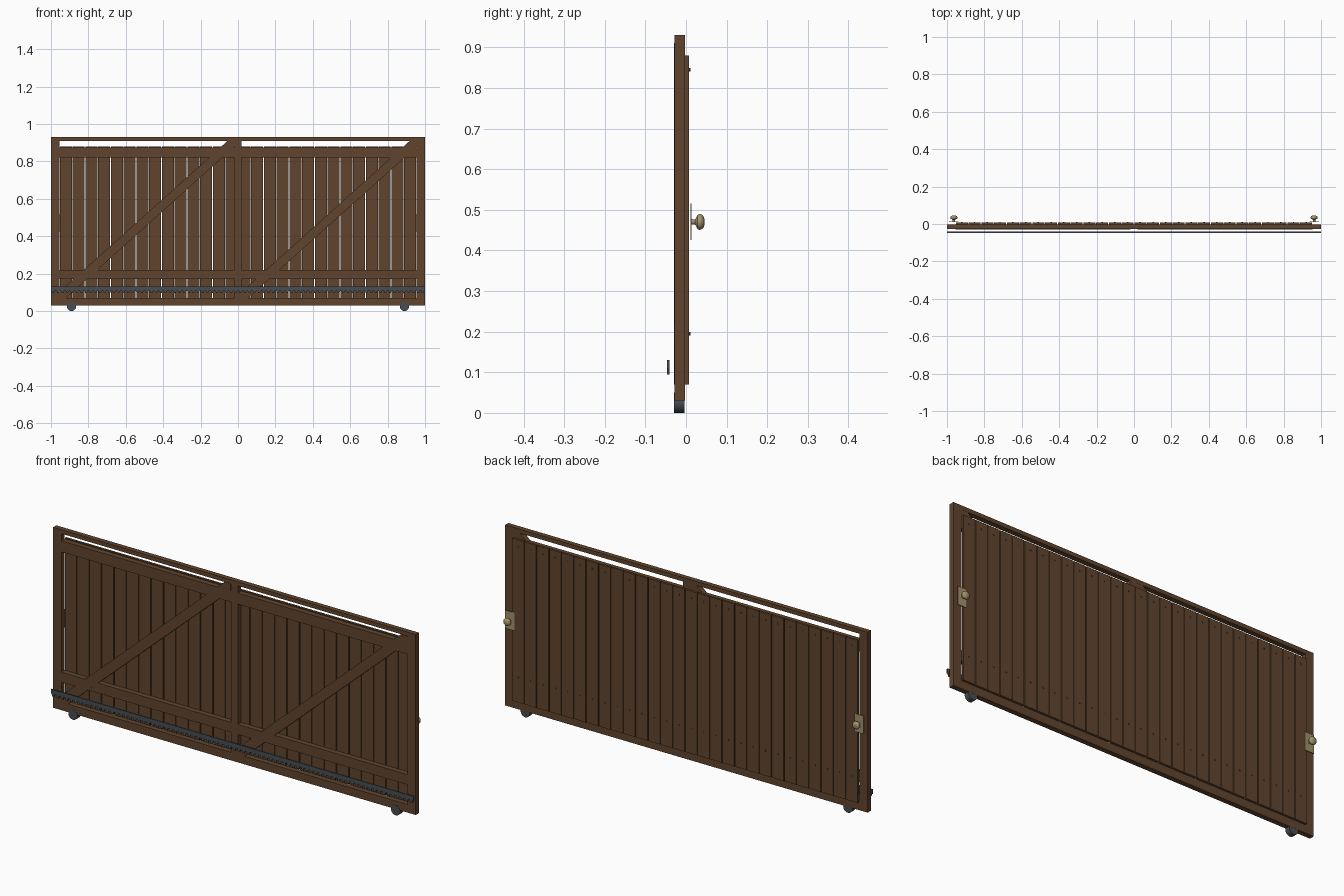
import bpy, bmesh, math
from mathutils import Matrix, Vector

if "Cube" in bpy.data.objects:
    bpy.data.objects.remove(bpy.data.objects["Cube"])


def material(name, rgb):
    m = bpy.data.materials.new(name)
    m.diffuse_color = (*rgb, 1)
    m.use_nodes = True
    m.node_tree.nodes["Principled BSDF"].inputs["Base Color"].default_value = m.diffuse_color
    return m


WOOD = material("brown wood", (0.118, 0.060, 0.027))
STEEL = material("dark steel", (0.065, 0.075, 0.085))
BRASS = material("aged brass", (0.36, 0.29, 0.15))


def finish(name, bm, mat, smooth=False):
    bmesh.ops.recalc_face_normals(bm, faces=bm.faces)
    me = bpy.data.meshes.new(name)
    bm.to_mesh(me)
    bm.free()
    me.materials.append(mat)
    ob = bpy.data.objects.new(name, me)
    bpy.context.collection.objects.link(ob)
    if smooth:
        bpy.ops.object.select_all(action='DESELECT')
        bpy.context.view_layer.objects.active = ob
        ob.select_set(True)
        bpy.ops.object.shade_smooth_by_angle(angle=math.radians(40))
    return ob


def add_box(bm, x0, x1, y0, y1, z0, z1):
    mat = Matrix.Translation(((x0 + x1) / 2, (y0 + y1) / 2, (z0 + z1) / 2))
    mat = mat @ Matrix.Diagonal((x1 - x0, y1 - y0, z1 - z0, 1))
    bmesh.ops.create_cube(bm, size=1, matrix=mat)


def box(name, *dims, mat=WOOD):
    bm = bmesh.new()
    add_box(bm, *dims)
    return finish(name, bm, mat)


def add_prism(bm, outline, y0, y1):
    """Extrude an x-z outline along y."""
    face = bm.faces.new([bm.verts.new((x, y0, z)) for x, z in outline])
    new = bmesh.ops.extrude_face_region(bm, geom=[face])["geom"]
    moved = [v for v in new if isinstance(v, bmesh.types.BMVert)]
    bmesh.ops.translate(bm, verts=moved, vec=(0, y1 - y0, 0))


def lathe_y(bm, profile, x, z, steps=24):
    """Spin (radius, y) points around an axis parallel to y."""
    verts = [bm.verts.new((x + r, y, z)) for r, y in profile]
    edges = [bm.edges.new(pair) for pair in zip(verts, verts[1:])]
    bmesh.ops.spin(bm, geom=verts + edges, cent=(x, 0, z), axis=(0, 1, 0),
                   angle=2 * math.pi, steps=steps, use_duplicate=False)
    bmesh.ops.remove_doubles(bm, verts=bm.verts, dist=0.00005)


# Outer frame
FRONT, BACK = -0.028, -0.003
INNER = 0.955
POST = 0.019
box("top_rail", -INNER, INNER, FRONT, BACK, 0.91, 0.93)
box("bottom_rail", -INNER, INNER, FRONT, BACK, 0.03, 0.07)
for s, side in ((-1, "left"), (1, "right")):
    a, b = sorted((s * INNER, s))
    box(side + "_stile", a, b, FRONT, BACK, 0.03, 0.93)
box("middle_post", -POST, POST, FRONT, BACK, 0.07, 0.91)

# Cross rails and diagonal braces, standing slightly proud of the frame
for x0, x1, side in ((-INNER, -POST, "left"), (POST, INNER, "right")):
    box(side + "_upper_rail", x0, x1, -0.0295, BACK, 0.82, 0.875)
    box(side + "_lower_rail", x0, x1, -0.0295, BACK, 0.17, 0.22)
    z0, z1, half = 0.07, 0.91, 0.036
    rise = half * (z1 - z0) / (x1 - x0)
    bm = bmesh.new()
    add_prism(bm, [(x0, z0), (x0 + half, z0), (x1, z1 - rise),
                   (x1, z1), (x1 - half, z1), (x0, z0 + rise)], -0.030, BACK - 0.0005)
    finish(side + "_brace", bm, WOOD)

# Vertical boards with narrow gaps, and a screw near each end
COUNT = 28
pitch = 2 * INNER / COUNT
boards, screws = bmesh.new(), bmesh.new()
turn = Matrix.Rotation(math.pi / 2, 4, 'X')
for i in range(COUNT):
    x = -INNER + (i + 0.5) * pitch
    add_box(boards, x - pitch / 2 + 0.002, x + pitch / 2 - 0.002, BACK, 0.008, 0.07, 0.88)
    for z in (0.195, 0.845):
        bmesh.ops.create_cone(screws, cap_ends=True, segments=10, radius1=0.004,
                              radius2=0.004, depth=0.004,
                              matrix=Matrix.Translation((x, 0.0085, z)) @ turn)
finish("boards", boards, WOOD)
finish("board_screws", screws, STEEL)

# Toothed drive rack along the lower front
rack = bmesh.new()
add_box(rack, -1, 1, -0.047, -0.041, 0.108, 0.13)
TEETH = 80
step = 2 / TEETH
for i in range(TEETH):
    x = -1 + (i + 0.5) * step
    add_prism(rack, [(x - 0.009, 0.109), (x + 0.009, 0.109),
                     (x + 0.004, 0.095), (x - 0.004, 0.095)], -0.047, -0.041)
finish("drive_rack", rack, STEEL)

# Rollers, lock plates and knobs at both ends
for s, side in ((-1, "left"), (1, "right")):
    bm = bmesh.new()
    lathe_y(bm, [(0, -0.0295), (0.025, -0.0295), (0.025, -0.0035), (0, -0.0035)],
            s * 0.89, 0.025, 32)
    finish(side + "_roller", bm, STEEL, True)

    kx, kz = s * 0.963, 0.47
    box(side + "_lock_plate", kx - 0.025, kx + 0.025, 0.0105, 0.0135,
        0.425, 0.515, mat=BRASS)
    bm = bmesh.new()
    lathe_y(bm, [(0, 0.0125), (0.007, 0.0125), (0.006, 0.022), (0.010, 0.025),
                 (0.017, 0.028), (0.0195, 0.033), (0.0185, 0.038),
                 (0.014, 0.043), (0.007, 0.0455), (0, 0.046)], kx, kz)
    finish(side + "_knob", bm, BRASS, True)
